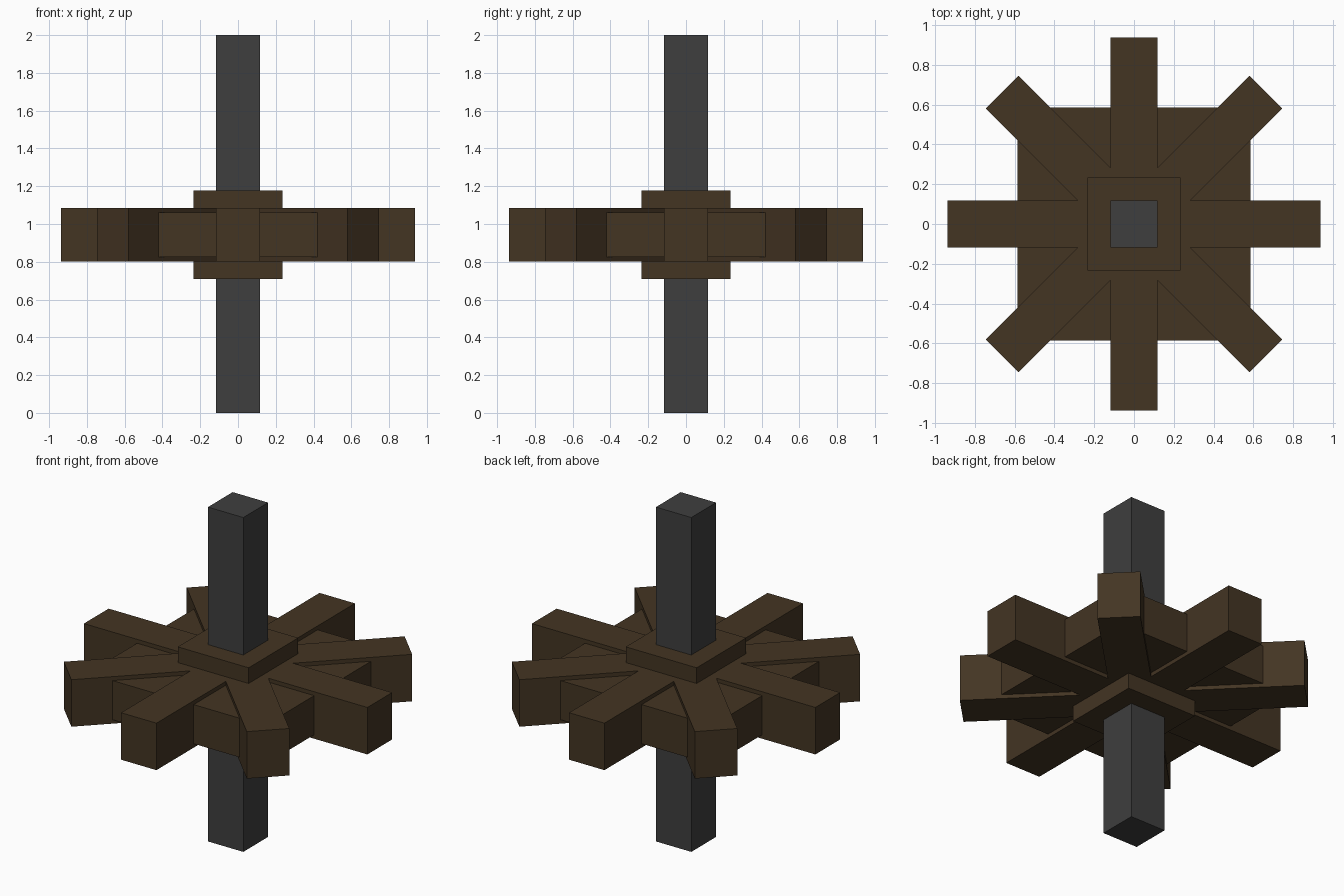
import bpy
import math

old = bpy.data.objects.get("Cube")
if old:
    bpy.data.objects.remove(old, do_unlink=True)


def make_material(name, color):
    mat = bpy.data.materials.new(name)
    mat.use_nodes = True
    mat.diffuse_color = color
    mat.node_tree.nodes["Principled BSDF"].inputs["Base Color"].default_value = color
    return mat


wood = make_material("dark brown wood", (0.057, 0.035, 0.0165, 1))
metal = make_material("dark grey metal", (0.049, 0.049, 0.049, 1))

WHEEL_Z = 0.943   # height of the wheel's middle
THICK = 0.234     # width of the axle and spokes


def box(name, size, z, mat, angle=0):
    bpy.ops.mesh.primitive_cube_add(size=1, location=(0, 0, z), rotation=(0, 0, angle))
    obj = bpy.context.object
    obj.name = name
    obj.scale = size
    bpy.ops.object.transform_apply(location=False, rotation=False, scale=True)
    obj.data.materials.append(mat)
    return obj


# Square axle through the whole height
box("axle", (THICK, THICK, 2), 1, metal)

# Wheel body and raised hub
box("wheel_plate", (1.172, 1.172, THICK), WHEEL_Z, wood)
box("hub", (0.469, 0.469, 0.469), WHEEL_Z, wood)

# Four crossing bars give eight teeth
for i in range(4):
    box(f"tooth_bar_{i + 1}", (1.876, THICK, 0.281), WHEEL_Z, wood, i * math.pi / 4)
